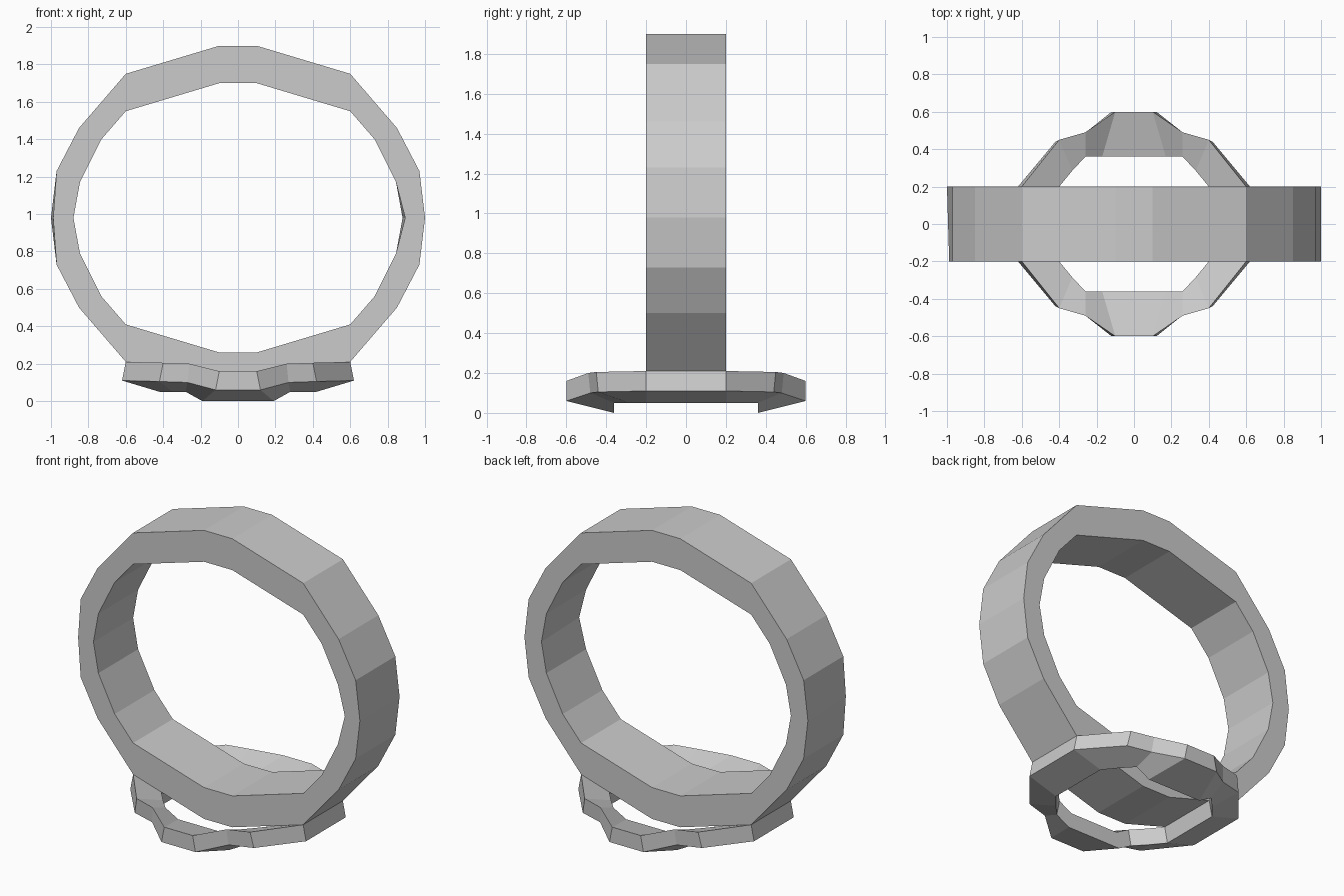
import bpy, bmesh

if "Cube" in bpy.data.objects:
    bpy.data.objects.remove(bpy.data.objects["Cube"])


def tube_loop(name, rings):
    """Closed loop skinned through four matching point rings (cross-section corners in order)."""
    bm = bmesh.new()
    vs = [[bm.verts.new(p) for p in ring] for ring in rings]
    n = len(vs[0])
    for k in range(4):
        a, b = vs[k], vs[(k + 1) % 4]
        for i in range(n):
            j = (i + 1) % n
            bm.faces.new((a[i], a[j], b[j], b[i]))
    bmesh.ops.recalc_face_normals(bm, faces=bm.faces)
    me = bpy.data.meshes.new(name)
    bm.to_mesh(me)
    bm.free()
    ob = bpy.data.objects.new(name, me)
    bpy.context.collection.objects.link(ob)
    return ob


# Upright hoop: upper right quarter, mirrored about its centre height
CZ = 0.98
outer_q = [(0.10, 0.92), (0.60, 0.77), (0.85, 0.48), (0.97, 0.25), (1.0, 0)]
inner_q = [(0.10, 0.72), (0.60, 0.57), (0.73, 0.42), (0.845, 0.19), (0.88, 0)]


def hoop_ring(quarter, y, left_in=0.0, right_out=0.0):
    half = quarter + [(x, -z) for x, z in reversed(quarter[:-1])]
    # the hoop is very slightly skewed at its widest points
    right = [(x + (right_out if abs(z) < 0.1 else 0), y, CZ + z) for x, z in half]
    left = [(-x + (left_in if abs(z) < 0.1 else 0), y, CZ + z) for x, z in reversed(half)]
    return right + left


tube_loop("upright_hoop", [
    hoop_ring(outer_q, -0.2, left_in=0.012),
    hoop_ring(outer_q, 0.2),
    hoop_ring(inner_q, 0.2),
    hoop_ring(inner_q, -0.2, right_out=0.014),
])

# Base collar: one quarter per cross-section corner, mirrored to all four
top_out = [(0.60, 0.20, 0.21), (0.40, 0.45, 0.205), (0.26, 0.49, 0.20), (0.10, 0.60, 0.16)]
low_out = [(0.62, 0.20, 0.11), (0.42, 0.44, 0.105), (0.27, 0.48, 0.10), (0.12, 0.60, 0.06)]
low_in = [(0.42, 0.20, 0.05), (0.35, 0.285, 0.05), (0.28, 0.36, 0.05), (0.19, 0.36, 0.0)]
top_in = [(0.40, 0.20, 0.15), (0.33, 0.285, 0.15), (0.26, 0.36, 0.15), (0.17, 0.36, 0.10)]


def collar_ring(q):
    pts = []
    for sx, sy in ((1, 1), (-1, 1), (-1, -1), (1, -1)):
        seq = q if sx * sy > 0 else q[::-1]
        pts += [(sx * x, sy * y, z) for x, y, z in seq]
    return pts


tube_loop("base_collar", [collar_ring(q) for q in (top_out, low_out, low_in, top_in)])
